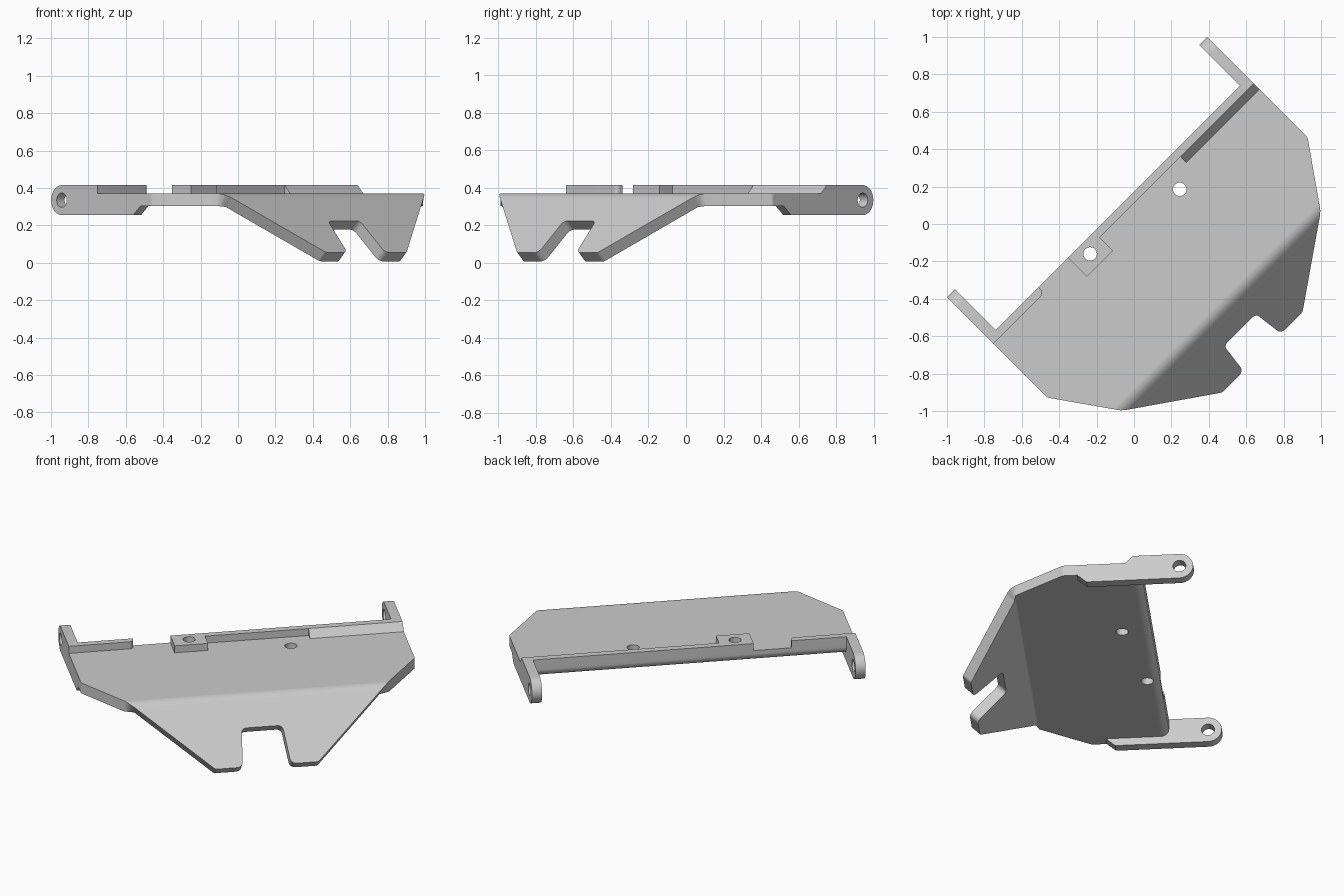
import bpy, bmesh
from math import sin, cos, tan, pi, sqrt
from mathutils import Vector, Matrix

cube = bpy.data.objects.get("Cube")
if cube:
    bpy.data.objects.remove(cube, do_unlink=True)

grey = bpy.data.materials.new("light_grey")
grey.use_nodes = True
grey.diffuse_color = (0.6, 0.6, 0.6, 1)
grey.node_tree.nodes["Principled BSDF"].inputs["Base Color"].default_value = grey.diffuse_color

# Shared dimensions: u runs along the plate, v runs forward from the rear edge
TURN = Matrix.Rotation(pi / 4, 4, "Z")
HALF, INNER = 0.983, 0.923
BACK, RIM_FRONT, CHAMFER_FRONT = -0.122, -0.079, -0.035
TOP, RAISED, THICK = 0.37, 0.415, 0.067
BEND_R, BEND_START = 0.085, 0.62
BEND_LEN = BEND_R * pi / 4
FILLET = 0.045


def flat(z):
    """Place a (u, v) profile level at height z."""
    return Matrix.Translation((0, 0, z)) @ Matrix.Diagonal((1, -1, 1, 1))


def upright(u):
    """Place a (v, z) profile standing across the plate at u."""
    axes = Matrix(((0, 0, 1), (-1, 0, 0), (0, 1, 0))).to_4x4()
    return Matrix.Translation((u, 0, 0)) @ axes


def solid(loops, depth, placement):
    """Extrude an outline, with any further loops cut out as holes."""
    curve = bpy.data.curves.new("profile", "CURVE")
    curve.dimensions, curve.fill_mode = "2D", "BOTH"
    curve.extrude = depth / 2
    for loop in loops:
        spline = curve.splines.new("POLY")
        spline.points.add(len(loop) - 1)
        for point, (a, b) in zip(spline.points, loop):
            point.co = (a, b, 0, 1)
        spline.use_cyclic_u = True
    ob = bpy.data.objects.new("profile", curve)
    bpy.context.collection.objects.link(ob)
    bpy.context.view_layer.update()
    graph = bpy.context.evaluated_depsgraph_get()
    mesh = bpy.data.meshes.new_from_object(ob.evaluated_get(graph))
    bm = bmesh.new()
    bm.from_mesh(mesh)
    bpy.data.meshes.remove(mesh)
    bpy.data.objects.remove(ob, do_unlink=True)
    bpy.data.curves.remove(curve)
    bmesh.ops.remove_doubles(bm, verts=bm.verts, dist=1e-5)
    bm.transform(placement)
    return bm


def finish(bm, name):
    bmesh.ops.recalc_face_normals(bm, faces=bm.faces)
    for face in bm.faces:
        face.material_index = 0
    mesh = bpy.data.meshes.new(name)
    bm.to_mesh(mesh)
    bm.free()
    mesh.transform(TURN)
    mesh.materials.append(grey)
    ob = bpy.data.objects.new(name, mesh)
    bpy.context.collection.objects.link(ob)
    return ob


def circle(a, b, radius, count=32):
    return [(a + radius * cos(2 * pi * k / count), b + radius * sin(2 * pi * k / count))
            for k in range(count)]


def rounded(corners, steps=6):
    """Round each (u, v, radius) corner of a closed outline."""
    out = []
    for i, (u, v, r) in enumerate(corners):
        p = Vector((u, v))
        if r == 0:
            out.append((u, v))
            continue
        a = (Vector(corners[i - 1][:2]) - p).normalized()
        b = (Vector(corners[(i + 1) % len(corners)][:2]) - p).normalized()
        half = a.angle(b) / 2
        centre = p + (a + b).normalized() * (r / sin(half))
        start = p + a * (r / tan(half)) - centre
        end = p + b * (r / tan(half)) - centre
        for k in range(steps + 1):
            mix = start.lerp(end, k / steps).normalized()
            out.append(tuple(centre + mix * r))
    return out


# Folded plate: flat outline with a hook notch and two mounting holes
half = [(HALF, BACK, 0), (HALF, 0.33, 0.03), (0.755, 0.655, 0),
        (0.304, 1.097, 0.03), (0.142, 1.097, 0.035), (0.12, 0.857, 0.03)]
outline = half + [(-u, v, r) for u, v, r in reversed(half)]
boss_hole = circle(-0.279, -0.053, 0.036)
bm = solid([rounded(outline), boss_hole, circle(0.304, 0.042, 0.036)],
           THICK, flat(-THICK / 2))

# Cut rows across the plate, then round the lower rear edge and bend the front
STEPS = 8
rows = [BEND_START + BEND_LEN * k / STEPS for k in range(STEPS + 1)]
rows += [BACK + FILLET * (1 - cos(pi / 2 * k / STEPS)) for k in range(1, STEPS + 1)]
for s in rows:
    bmesh.ops.bisect_plane(bm, geom=bm.verts[:] + bm.edges[:] + bm.faces[:],
                           plane_co=(0, -s, 0), plane_no=(0, 1, 0), dist=1e-5)
for vert in bm.verts:
    s, depth = -vert.co.y, -vert.co.z
    if depth > THICK / 2:
        gap = min(max(FILLET - (s - BACK), 0), FILLET)
        depth -= FILLET - sqrt(FILLET ** 2 - gap ** 2)
    turn = min(max((s - BEND_START) / BEND_R, 0), pi / 4)
    past = max(s - BEND_START - BEND_LEN, 0) / sqrt(2)
    vert.co.y = -(min(s, BEND_START) + (BEND_R - depth) * sin(turn) + past)
    vert.co.z = TOP - BEND_R + (BEND_R - depth) * cos(turn) - past
plate = finish(bm, "folded_plate")

# Raised rear rim sections and the square hole boss
RISE, MIDDLE = RAISED - TOP, (RAISED + TOP) / 2
rim_end = rounded([(-INNER, BACK, 0), (-0.6, BACK, 0),
                   (-0.6, RIM_FRONT, 0.025), (-INNER, RIM_FRONT, 0)])
short_rim = finish(solid([rim_end], RISE, flat(MIDDLE)), "short_rim")
boss = [(-0.377, BACK), (0.43, BACK), (0.43, RIM_FRONT),
        (-0.18, RIM_FRONT), (-0.18, 0.021), (-0.377, 0.021)]
boss_rim = finish(solid([boss, boss_hole], RISE, flat(MIDDLE)), "boss_and_middle_rim")
slope = [(BACK, TOP), (BACK, RAISED), (RIM_FRONT, RAISED), (CHAMFER_FRONT, TOP)]
chamfered_rim = finish(solid([slope], INNER - 0.43, upright((INNER + 0.43) / 2)),
                       "chamfered_rim")

# Side arms with rounded ends and pivot holes
PIVOT_V, PIVOT_Z, ARM_R = -0.35, 0.335, 0.08


def arm(name, side, rim_foot):
    pts = [(PIVOT_V - ARM_R * sin(pi * k / 16), PIVOT_Z - ARM_R * cos(pi * k / 16))
           for k in range(17)]
    pts += [(RIM_FRONT, RAISED), (rim_foot, TOP), (rim_foot, TOP - 0.01),
            (0.245, TOP - 0.01), (0.245, TOP - THICK), (0.19, PIVOT_Z - ARM_R)]
    hole = circle(PIVOT_V, PIVOT_Z, 0.038)
    return finish(solid([pts, hole], HALF - INNER, upright(side * (HALF + INNER) / 2)), name)


arms = [arm("front_right_arm", -1, RIM_FRONT + 0.001),
        arm("back_left_arm", 1, CHAMFER_FRONT)]

# Smooth curved faces, keep hard edges
bpy.ops.object.select_all(action="DESELECT")
for ob in [plate, short_rim, boss_rim, chamfered_rim] + arms:
    ob.select_set(True)
    bpy.context.view_layer.objects.active = ob
bpy.ops.object.shade_smooth_by_angle(angle=pi / 6)
weighted = plate.modifiers.new("even_shading", "WEIGHTED_NORMAL")
weighted.keep_sharp = True
